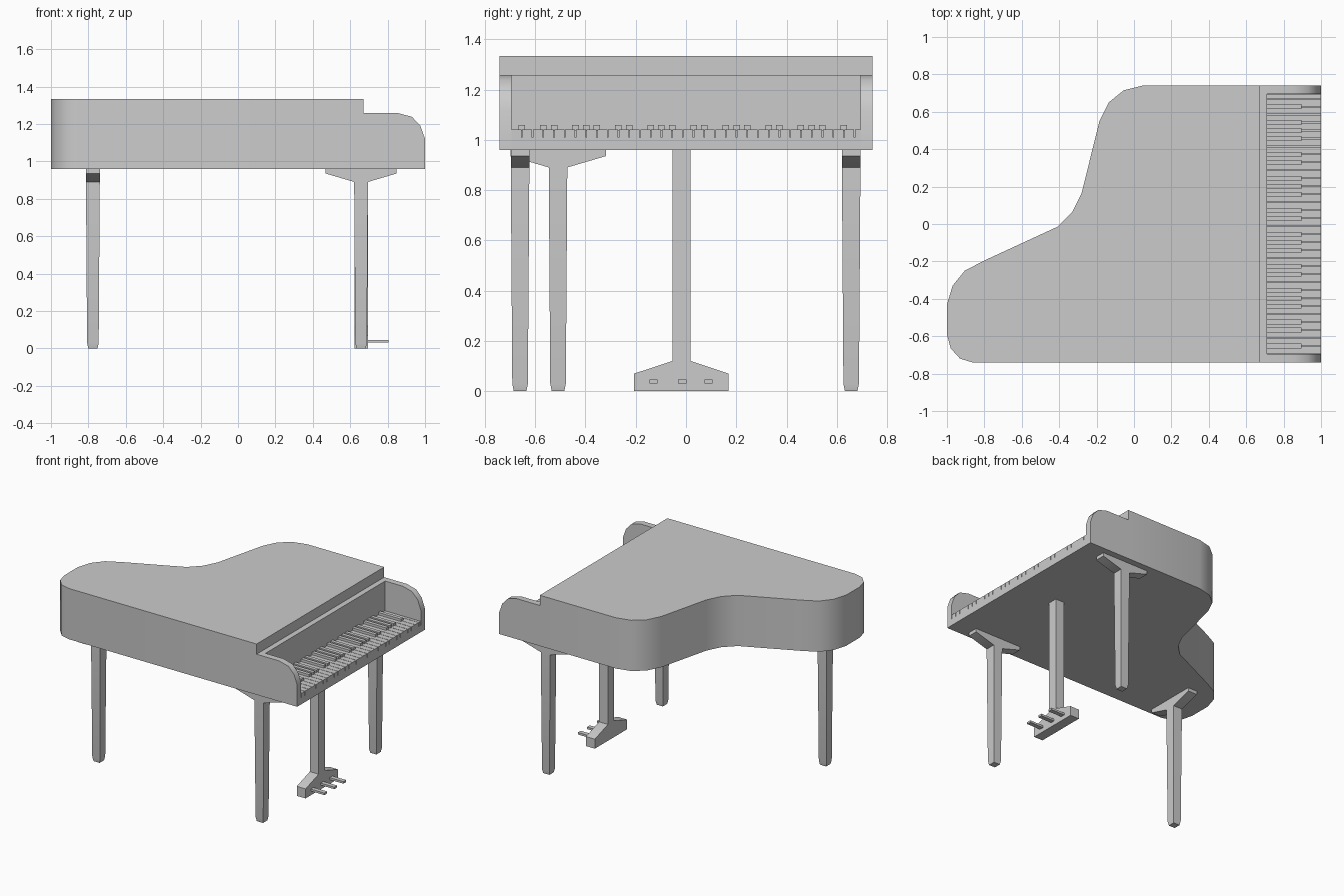
import bpy
import bmesh
import math

cube = bpy.data.objects.get("Cube")
if cube:
    bpy.data.objects.remove(cube, do_unlink=True)

grey = bpy.data.materials.new("plain_grey")
grey.use_nodes = True
grey.diffuse_color = (0.6, 0.6, 0.6, 1)
grey.node_tree.nodes["Principled BSDF"].inputs["Base Color"].default_value = (0.6, 0.6, 0.6, 1)


def finish(name, bm):
    bmesh.ops.recalc_face_normals(bm, faces=bm.faces)
    mesh = bpy.data.meshes.new(name)
    bm.to_mesh(mesh)
    bm.free()
    mesh.materials.append(grey)
    obj = bpy.data.objects.new(name, mesh)
    bpy.context.collection.objects.link(obj)
    bpy.ops.object.select_all(action='DESELECT')
    obj.select_set(True)
    bpy.context.view_layer.objects.active = obj
    bpy.ops.object.shade_smooth_by_angle(angle=math.radians(32))
    return obj


def add_prism(bm, points, axis, lo, hi):
    """Extrude a 2D profile along an axis; the profile uses the other two axes in order."""
    def place(p, d):
        co = list(p)
        co.insert("xyz".index(axis), d)
        return co
    face = bm.faces.new([bm.verts.new(place(p, lo)) for p in points])
    moved = bmesh.ops.extrude_face_region(bm, geom=[face])["geom"]
    shift = place((0, 0), hi - lo)
    bmesh.ops.translate(bm, vec=shift, verts=[v for v in moved if isinstance(v, bmesh.types.BMVert)])


def prism(name, points, axis, lo, hi):
    bm = bmesh.new()
    add_prism(bm, points, axis, lo, hi)
    return finish(name, bm)


def add_box(bm, x, y, z):
    add_prism(bm, [(x[0], y[0]), (x[1], y[0]), (x[1], y[1]), (x[0], y[1])], "z", *z)


def box(name, x, y, z):
    bm = bmesh.new()
    add_box(bm, x, y, z)
    return finish(name, bm)


UNDER, LID, RIM = 0.96, 1.333, 1.258
SIDE, INNER = 0.741, 0.695

# Curved case with its closed lid
outline = [(0.67, -SIDE), (-0.86, -SIDE), (-0.93, -0.72), (-0.98, -0.665), (-1, -0.59),
           (-1, -0.43), (-0.97, -0.33), (-0.905, -0.25), (-0.80, -0.195), (-0.41, -0.015),
           (-0.33, 0.065), (-0.28, 0.165), (-0.185, 0.55), (-0.135, 0.65), (-0.055, 0.715),
           (0.05, SIDE), (0.67, SIDE)]
prism("case", outline, "z", UNDER, LID)

# Ledge behind the keys, keybed and rounded cheeks
box("fallboard", (0.67, 0.71), (-INNER, INNER), (UNDER, RIM))
box("keybed", (0.71, 1), (-INNER, INNER), (UNDER, 1.01))
cheek = [(0.67, UNDER), (1, UNDER), (1, 1.12), (0.975, 1.19), (0.93, 1.238), (0.855, RIM), (0.67, RIM)]
prism("cheek_right", cheek, "y", -SIDE, -INNER)
prism("cheek_left", cheek, "y", INNER, SIDE)

# Keys: naturals split by narrow gaps, sharps in groups of two and three
PITCH, FIRST, GAP = 0.0427, -0.653, 0.0015
edges = [-INNER] + [FIRST + PITCH * i for i in range(32)] + [INNER]
bm = bmesh.new()
for a, b in zip(edges, edges[1:]):
    add_box(bm, (0.71, 1), (a + GAP, b - GAP), (1.01, 1.04))
finish("natural_keys", bm)

bm = bmesh.new()
slot = 0
for group in (1, 2, 3, 2, 3, 2, 3, 2, 3, 1):
    for _ in range(group):
        y = FIRST + PITCH * slot
        add_box(bm, (0.71, 0.895), (y - 0.013, y + 0.013), (1.035, 1.058))
        slot += 1
    slot += 1
finish("sharp_keys", bm)


# Tapered square legs with a spreading bracket under the case
def leg(name, x, y, along):
    bm = bmesh.new()
    rings = []
    for half, z in ((0.025, 0), (0.031, 0.03), (0.037, 0.9), (0.037, UNDER)):
        rings.append([bm.verts.new((x + sx * half, y + sy * half, z))
                      for sx, sy in ((-1, -1), (1, -1), (1, 1), (-1, 1))])
    for low, high in zip(rings, rings[1:]):
        for i in range(4):
            j = (i + 1) % 4
            bm.faces.new((low[i], low[j], high[j], high[i]))
    bm.faces.new(rings[0])
    bm.faces.new(rings[-1])
    finish(name, bm)
    mid, cross = (x, y) if along == "x" else (y, x)
    half_profile = [(0.19, UNDER), (0.19, 0.935), (0.037, 0.89)]
    profile = [(mid + u, z) for u, z in half_profile]
    profile += [(mid - u, z) for u, z in reversed(half_profile)]
    prism(name + "_bracket", profile, "y" if along == "x" else "x", cross - 0.037, cross + 0.037)


leg("front_leg_right", 0.658, -0.66, "x")
leg("front_leg_left", 0.658, 0.657, "x")
leg("tail_leg", -0.776, -0.509, "y")

# Pedal post, foot and pedals
MID = -0.018
box("pedal_post", (0.622, 0.694), (MID - 0.036, MID + 0.036), (0.1, UNDER))
half_foot = [(0.188, 0), (0.188, 0.07), (0.037, 0.12)]
foot = [(MID + u, z) for u, z in half_foot] + [(MID - u, z) for u, z in reversed(half_foot)]
prism("pedal_foot", foot, "x", 0.622, 0.694)
for label, y in (("right", -0.13), ("middle", -0.015), ("left", 0.09)):
    box("pedal_" + label, (0.68, 0.805), (y - 0.016, y + 0.016), (0.031, 0.046))
